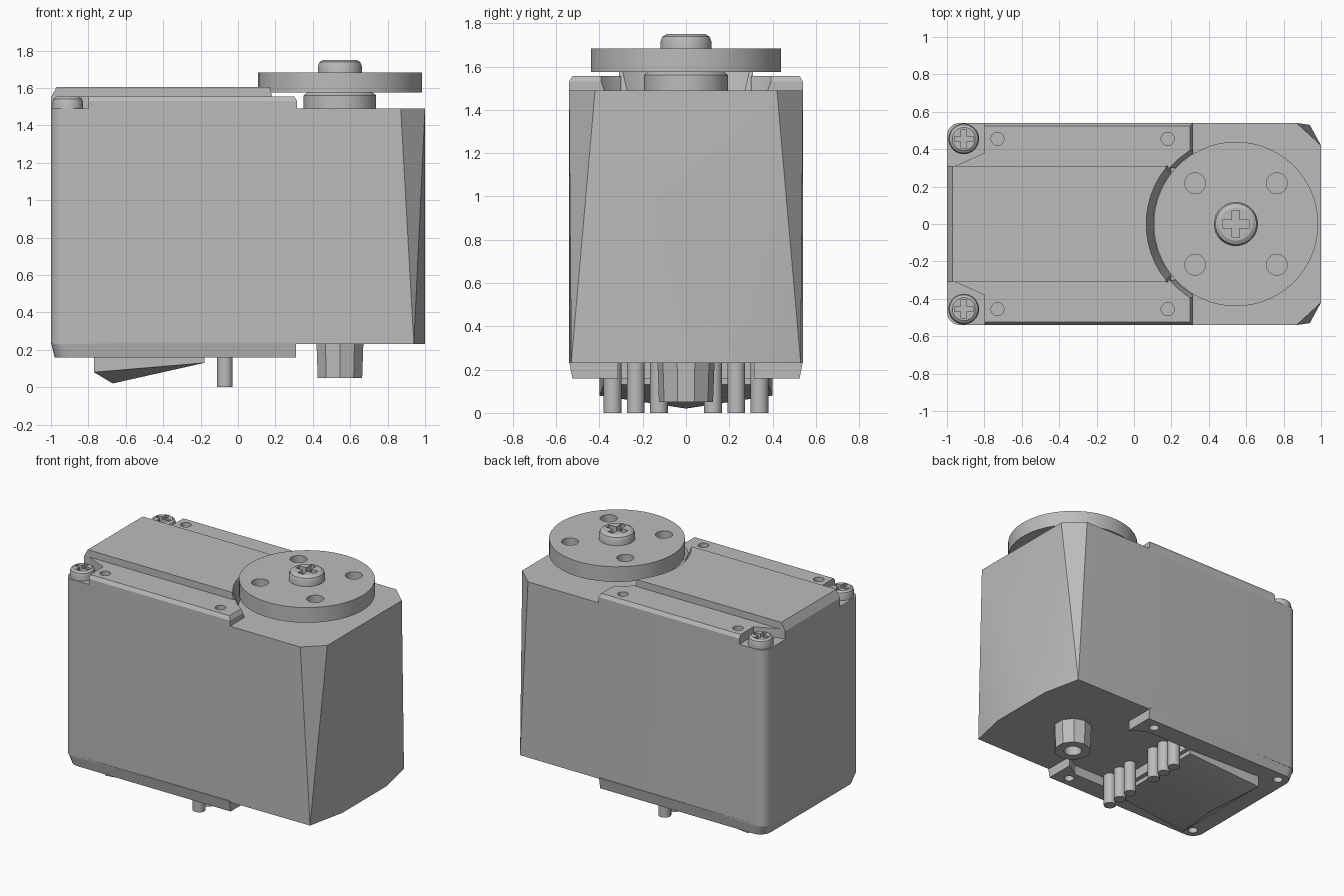
import bpy, bmesh
from math import sin, cos, pi, radians

cube = bpy.data.objects.get("Cube")
if cube:
    bpy.data.objects.remove(cube, do_unlink=True)

grey = bpy.data.materials.new("plain_grey")
grey.use_nodes = True
COLOUR = (0.5, 0.5, 0.5, 1)
grey.diffuse_color = COLOUR
grey.node_tree.nodes["Principled BSDF"].inputs["Base Color"].default_value = COLOUR
parts = []


def finish(name, bm, keep=True):
    bmesh.ops.recalc_face_normals(bm, faces=bm.faces[:])
    me = bpy.data.meshes.new(name)
    bm.to_mesh(me)
    bm.free()
    me.materials.append(grey)
    ob = bpy.data.objects.new(name, me)
    bpy.context.collection.objects.link(ob)
    if keep:
        parts.append(ob)
    return ob


def hull(name, points):
    bm = bmesh.new()
    for p in points:
        bm.verts.new(p)
    bmesh.ops.convex_hull(bm, input=bm.verts[:])
    bmesh.ops.dissolve_limit(bm, angle_limit=0.01, verts=bm.verts[:], edges=bm.edges[:])
    return finish(name, bm)


def loft(name, rings, keep=True):
    """Skin a stack of equal-length rings and cap both ends."""
    bm = bmesh.new()
    rows = [[bm.verts.new(p) for p in r] for r in rings]
    n = len(rows[0])
    for a, b in zip(rows, rows[1:]):
        for i in range(n):
            j = (i + 1) % n
            bm.faces.new((a[i], a[j], b[j], b[i]))
    bm.faces.new(rows[0][::-1])
    bm.faces.new(rows[-1])
    return finish(name, bm, keep)


def turned(name, x, y, profile, n=32, keep=True):
    """Solid of revolution about a vertical axis from (radius, z) pairs."""
    angles = [2 * pi * (i + 0.5) / n for i in range(n)]
    return loft(name, [[(x + r * cos(a), y + r * sin(a), z) for a in angles]
                       for r, z in profile], keep)


def box(name, x0, x1, y0, y1, z0, z1, keep=True):
    base = [(x0, y0), (x1, y0), (x1, y1), (x0, y1)]
    return loft(name, [[(x, y, z) for x, y in base] for z in (z0, z1)], keep)


def cut(target, cutter):
    cutter.hide_render = True
    mod = target.modifiers.new("cut", "BOOLEAN")
    mod.operation = "DIFFERENCE"
    mod.solver = "EXACT"
    mod.object = cutter
    bpy.context.view_layer.objects.active = target
    bpy.ops.object.modifier_apply(modifier=mod.name)
    bpy.data.objects.remove(cutter, do_unlink=True)


def drill(target, x, y, r, z0, z1, n=20):
    cut(target, turned("drill_cutter", x, y, [(r, z0), (r, z1)], n, False))


def corner_arc(x0, r, z, half=0.54):
    """Rounded rear corners, both sides."""
    pts = []
    for i in range(7):
        a = pi / 2 * i / 6
        for s in (-1, 1):
            pts.append((x0 + r - r * cos(a), s * (half - r + r * sin(a)), z))
    return pts


def cross_screw(name, x, y, r, z0, z1):
    h = z1 - z0
    screw = turned(name, x, y, [(r, z0), (r, z0 + h * 0.6), (r * 0.93, z0 + h * 0.85),
                                (r * 0.75, z1)], 24)
    w, l = r * 0.17, r * 0.62
    for a, b in ((w, l), (l, w)):
        cut(screw, box("slot_cutter", x - a, x + a, y - b, y + b, z1 - h * 0.6, z1 + 0.05, False))


HORN_X = 0.545
TOP, FLOOR = 1.49, 0.23

# Main case: front corners are facets narrowing to a point at the bottom
points = corner_arc(-1, 0.07, TOP) + corner_arc(-1, 0.07, FLOOR)
for s in (-1, 1):
    points += [(0.87, s * 0.54, TOP), (1, s * 0.42, TOP),
               (0.94, s * 0.53, FLOOR), (1, s * 0.25, FLOOR)]
hull("main_case", points)

# Bottom cover with a recess between its two front feet
points = corner_arc(-1, 0.07, FLOOR + 0.01) + corner_arc(-0.98, 0.08, 0.16, 0.525)
for s in (-1, 1):
    points += [(0.31, s * 0.54, FLOOR + 0.01), (0.31, s * 0.525, 0.16)]
cover = hull("bottom_cover", points)
recess = [(-0.15, -0.38), (0.2, -0.38), (0.4, -0.26), (0.4, 0.26), (0.2, 0.38), (-0.15, 0.38)]
cut(cover, loft("recess_cutter", [[(x, y, z) for x, y in recess] for z in (0.1, 0.3)], False))
for x in (-0.9, 0.2):
    for s in (-1, 1):
        drill(cover, x, s * 0.45, 0.033, 0.1, 0.2)

# Sloped wedge under the bottom cover
points = [(-0.67, 0, 0.02)]
for s in (-1, 1):
    points += [(-0.77, s * 0.4, 0.17), (-0.77, s * 0.4, 0.08),
               (-0.18, s * 0.38, 0.17), (-0.18, s * 0.38, 0.13)]
hull("bottom_wedge", points)

# Lower boss with a central hole
boss = turned("lower_boss", HORN_X, 0, [(0.125, 0.05), (0.132, FLOOR + 0.01)], 10)
drill(boss, HORN_X, 0, 0.06, 0, 0.17, 16)

# Two groups of three pins
for s in (-1, 1):
    for k in range(3):
        y = s * (0.125 + 0.107 * k)
        turned("contact_pin", -0.07, y, [(0.042, 0), (0.042, FLOOR + 0.01)], 16)

# Raised top: centre ridge and side rails, swept back around the disc
ridge = hull("top_ridge", [(x, s * 0.31, z) for s in (-1, 1)
                           for x, z in ((-1, TOP - 0.01), (-1, 1.55), (-0.97, 1.605),
                                        (0.17, 1.605), (0.2, TOP - 0.01))])
raised = [ridge]
rail_outline = [(-0.98, 0.3), (-0.8, 0.38), (-0.8, 0.54), (0.315, 0.54), (0.315, 0.3)]
for s in (-1, 1):
    rail = loft("top_rail", [[(min(x, edge), s * min(y, side), z) for x, y in rail_outline]
                             for z, edge, side in ((TOP - 0.01, 0.315, 0.54),
                                                   (TOP + 0.04, 0.315, 0.54),
                                                   (1.555, 0.3, 0.525))])
    for x in (-0.73, 0.18):
        drill(rail, x, s * 0.455, 0.035, 1.5, 1.6)
    cut(rail, turned("pocket_cutter", -0.91, s * 0.45, [(0.095, 1.4), (0.095, 1.7)], 24, False))
    raised.append(rail)
    cross_screw("corner_screw", -0.91, s * 0.455, 0.082, TOP - 0.01, 1.553)
for part in raised:
    cut(part, turned("sweep_cutter", HORN_X, 0, [(0.43, 1.45), (0.495, 1.65)], 48, False))

# Output hub, drilled disc and centre screw
turned("output_hub", HORN_X, 0, [(0.195, TOP - 0.01), (0.195, 1.56), (0.17, 1.58)], 32)
disc = turned("output_disc", HORN_X, 0, [(0.44, 1.575), (0.44, 1.683)], 48)
for sx in (-1, 1):
    for sy in (-1, 1):
        drill(disc, HORN_X + sx * 0.218, sy * 0.218, 0.056, 1.5, 1.75)
cross_screw("centre_screw", HORN_X, 0, 0.118, 1.67, 1.75)

# Smooth the round surfaces and keep the edges crisp
bpy.ops.object.select_all(action="DESELECT")
for ob in parts:
    ob.select_set(True)
bpy.context.view_layer.objects.active = parts[0]
bpy.ops.object.shade_smooth_by_angle(angle=radians(25))
